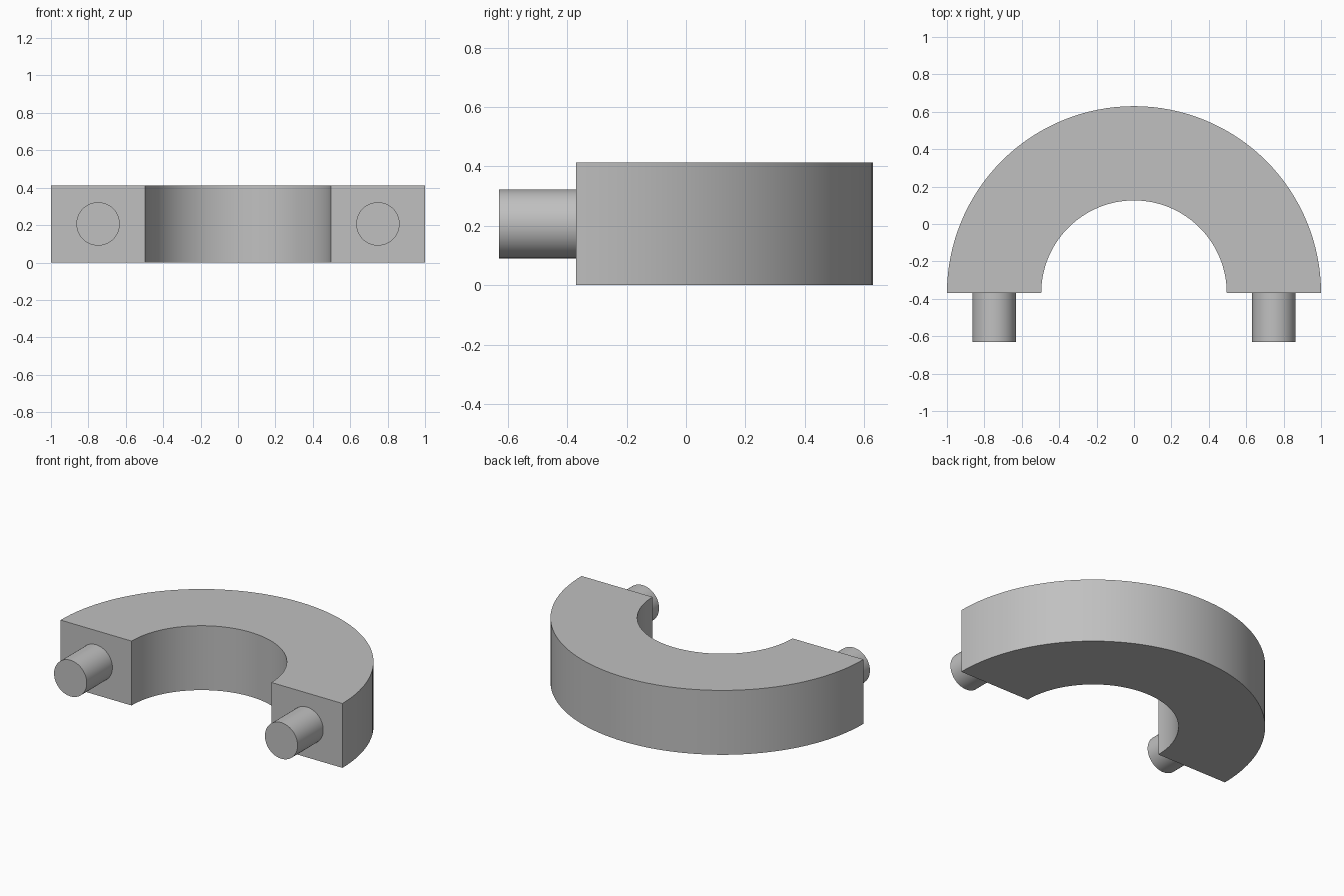
import bpy
import bmesh
from math import sin, cos, pi, radians
from mathutils import Matrix

cube = bpy.data.objects.get("Cube")
if cube:
    bpy.data.objects.remove(cube, do_unlink=True)

HEIGHT = 0.413
OUTER, INNER = 1.0, 0.496
FRONT_Y = -0.37          # flat end faces of the half ring
PEG_RADIUS, PEG_END = 0.116, -0.63
SEGMENTS = 64

grey = bpy.data.materials.new("plain grey")
grey.use_nodes = True
colour = (0.53, 0.53, 0.53, 1)
grey.diffuse_color = colour
grey.node_tree.nodes["Principled BSDF"].inputs["Base Color"].default_value = colour


def finish(bm, name):
    bmesh.ops.recalc_face_normals(bm, faces=bm.faces)
    mesh = bpy.data.meshes.new(name)
    bm.to_mesh(mesh)
    bm.free()
    mesh.materials.append(grey)
    obj = bpy.data.objects.new(name, mesh)
    bpy.context.collection.objects.link(obj)
    bpy.ops.object.select_all(action='DESELECT')
    obj.select_set(True)
    bpy.context.view_layer.objects.active = obj
    bpy.ops.object.shade_smooth_by_angle(angle=radians(35))
    return obj


# Half ring: a rectangular section swept through half a turn
bm = bmesh.new()
sections = []
for i in range(SEGMENTS + 1):
    a = pi * i / SEGMENTS
    corners = [(INNER, 0), (OUTER, 0), (OUTER, HEIGHT), (INNER, HEIGHT)]
    sections.append([bm.verts.new((r * cos(a), FRONT_Y + r * sin(a), z))
                     for r, z in corners])
for s, t in zip(sections, sections[1:]):
    for k in range(4):
        n = (k + 1) % 4
        bm.faces.new((s[k], s[n], t[n], t[k]))
bm.faces.new(sections[0])
bm.faces.new(sections[-1])
finish(bm, "half_ring")

# Round pegs on the two flat ends
for side, name in ((1, "left_peg"), (-1, "right_peg")):
    bm = bmesh.new()
    place = Matrix.Translation((side * (OUTER + INNER) / 2,
                                (FRONT_Y + PEG_END) / 2, HEIGHT / 2))
    bmesh.ops.create_cone(bm, cap_ends=True, segments=48,
                          radius1=PEG_RADIUS, radius2=PEG_RADIUS,
                          depth=FRONT_Y - PEG_END,
                          matrix=place @ Matrix.Rotation(pi / 2, 4, 'X'))
    finish(bm, name)
